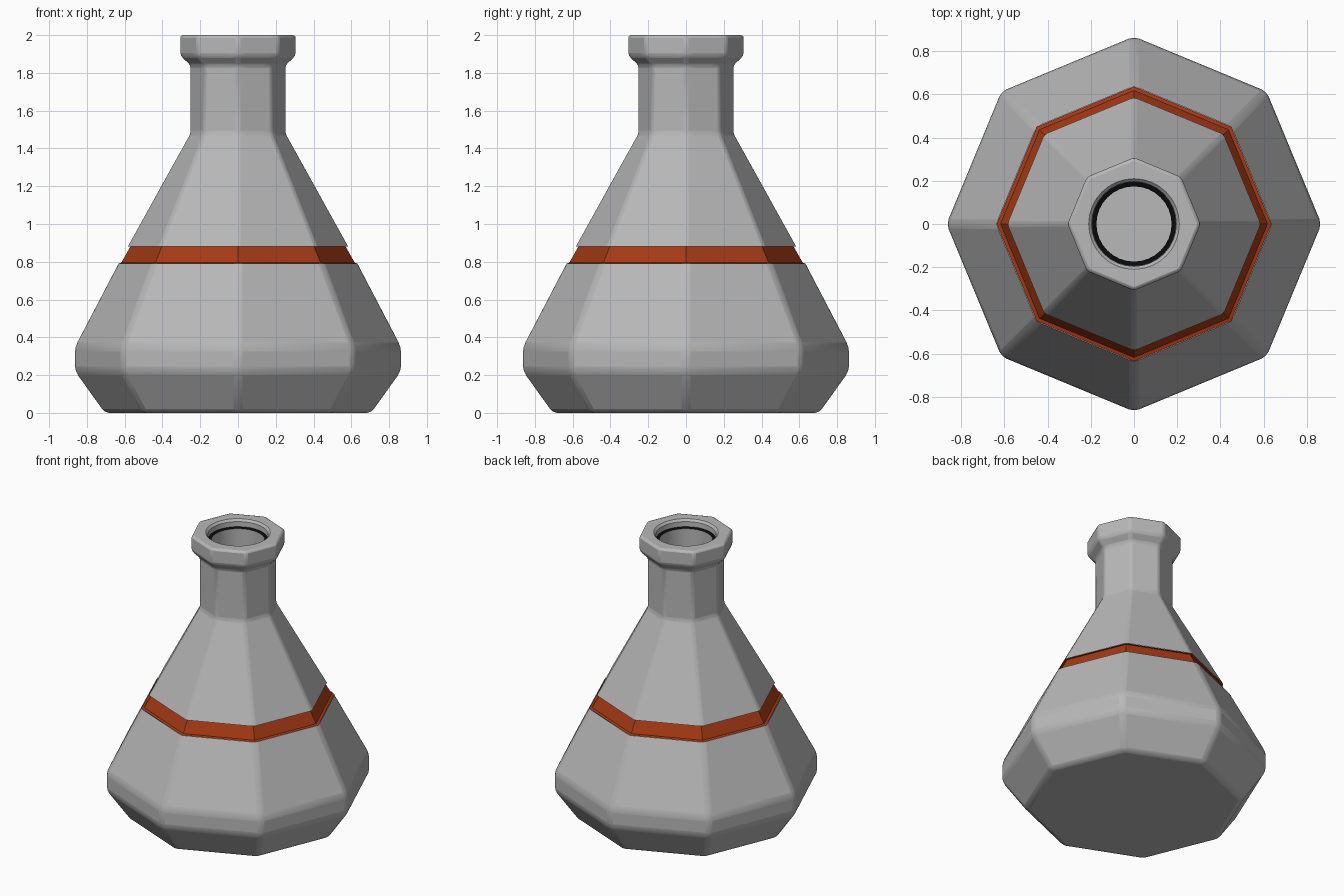
import bpy
import bmesh
from math import pi, cos, sin, radians

cube = bpy.data.objects.get("Cube")
if cube:
    bpy.data.objects.remove(cube)


def material(name, colour):
    mat = bpy.data.materials.new(name)
    mat.use_nodes = True
    mat.diffuse_color = (*colour, 1)
    bsdf = next(n for n in mat.node_tree.nodes if n.type == 'BSDF_PRINCIPLED')
    bsdf.inputs["Base Color"].default_value = (*colour, 1)
    return mat


grey = material("grey glass", (0.48, 0.48, 0.48))
orange = material("burnt orange", (0.38, 0.042, 0.007))
black = material("black", (0.003, 0.003, 0.003))


def octagon(angle, radius):
    """Distance to the edge of an octagon with corners on the axes."""
    return radius * cos(pi / 8) / cos(angle % (pi / 4) - pi / 8)


def lathe(name, profile, mat, steps=8, rounded=(), cap_start=False,
          cap_end=False, bevel=0):
    """Spin (radius, height) points; rings listed in rounded are circles."""
    bm = bmesh.new()
    rings = []
    for i, (radius, z) in enumerate(profile):
        ring = []
        for k in range(steps):
            a = 2 * pi * k / steps
            # the tiny offset keeps corner angles on the right side of the modulo
            r = radius if i in rounded else octagon(a + 1e-9, radius)
            ring.append(bm.verts.new((r * cos(a), r * sin(a), z)))
        rings.append(ring)
    for low, high in zip(rings, rings[1:]):
        for k in range(steps):
            n = (k + 1) % steps
            bm.faces.new((low[k], low[n], high[n], high[k]))
    if cap_start:
        bm.faces.new(rings[0][::-1])
    if cap_end:
        bm.faces.new(rings[-1])
    mesh = bpy.data.meshes.new(name)
    bm.to_mesh(mesh)
    bm.free()
    mesh.materials.append(mat)
    obj = bpy.data.objects.new(name, mesh)
    bpy.context.collection.objects.link(obj)
    if bevel:
        mod = obj.modifiers.new("soft edges", 'BEVEL')
        mod.width = bevel
        mod.segments = 2
        mod.limit_method = 'ANGLE'
        mod.angle_limit = radians(20)
    bpy.ops.object.select_all(action='DESELECT')
    obj.select_set(True)
    bpy.context.view_layer.objects.active = obj
    bpy.ops.object.shade_smooth_by_angle(angle=radians(25))
    return obj


# Wide base of the flask, up to the band
lathe("lower_body", [(0.71, 0), (0.868, 0.22), (0.868, 0.35), (0.638, 0.79)],
      grey, cap_start=True, bevel=0.025)

# Recessed coloured band
lathe("band", [(0.636, 0.79), (0.618, 0.795), (0.57, 0.88), (0.585, 0.88)], orange)

# Shoulder, neck and lip, ending at the round mouth
lathe("upper_body", [(0.587, 0.88), (0.254, 1.48), (0.254, 1.84), (0.308, 1.89),
                     (0.308, 2.0), (0.21, 2.0)],
      grey, steps=32, rounded=(5,), bevel=0.015)

# Round mouth: bevelled rim, dark seal ring, then the bore and its floor
lathe("mouth_rim", [(0.21, 2.0), (0.196, 1.985), (0.194, 1.95)], grey,
      steps=32, rounded=range(3))
lathe("seal_ring", [(0.194, 1.95), (0.174, 1.945)], black,
      steps=32, rounded=range(2))
lathe("neck_bore", [(0.174, 1.945), (0.174, 1.6)], grey,
      steps=32, rounded=range(2), cap_end=True)
